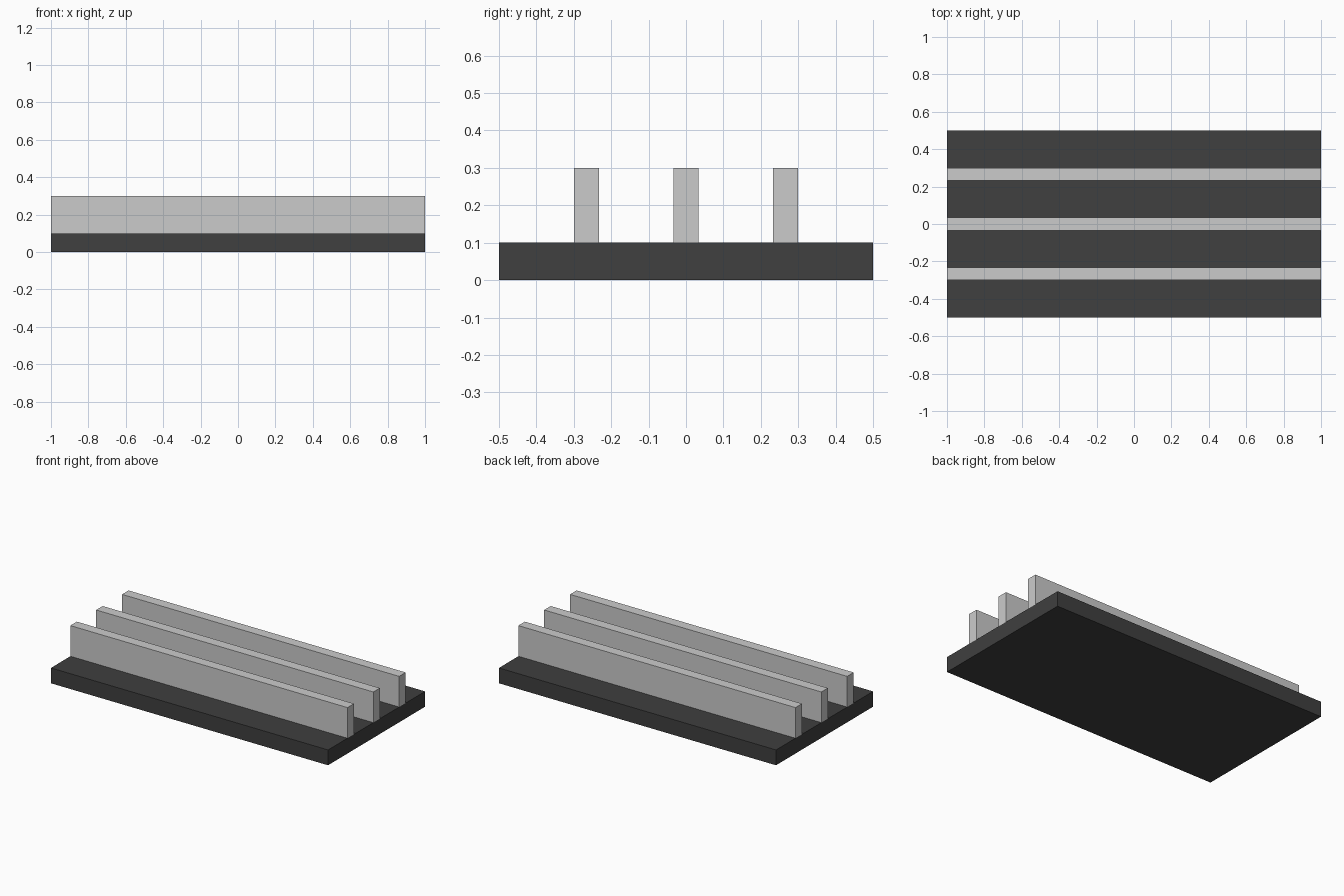
import bpy

if "Cube" in bpy.data.objects:
    bpy.data.objects.remove(bpy.data.objects["Cube"])

LENGTH = 2.0
BASE_DEPTH, BASE_HEIGHT = 1.0, 0.1
FIN_WIDTH, FIN_HEIGHT = 0.067, 0.2
FIN_SPACING = 0.2665


def box(name, size, y, bottom):
    """Add a box centred on x, resting at the given height."""
    bpy.ops.mesh.primitive_cube_add(size=1, location=(0, y, bottom + size[2] / 2))
    obj = bpy.context.object
    obj.name = name
    obj.scale = size
    bpy.ops.object.transform_apply(location=False, rotation=False, scale=True)
    return obj


# Black base plate
base = box("base_plate", (LENGTH, BASE_DEPTH, BASE_HEIGHT), 0, 0)
black = bpy.data.materials.new("black")
black.diffuse_color = (0.05, 0.05, 0.05, 1)
black.use_nodes = True
black.node_tree.nodes["Principled BSDF"].inputs["Base Color"].default_value = black.diffuse_color
base.data.materials.append(black)

# Three upright fins running the full length
for name, step in (("front_fin", -1), ("middle_fin", 0), ("back_fin", 1)):
    box(name, (LENGTH, FIN_WIDTH, FIN_HEIGHT), step * FIN_SPACING, BASE_HEIGHT)
